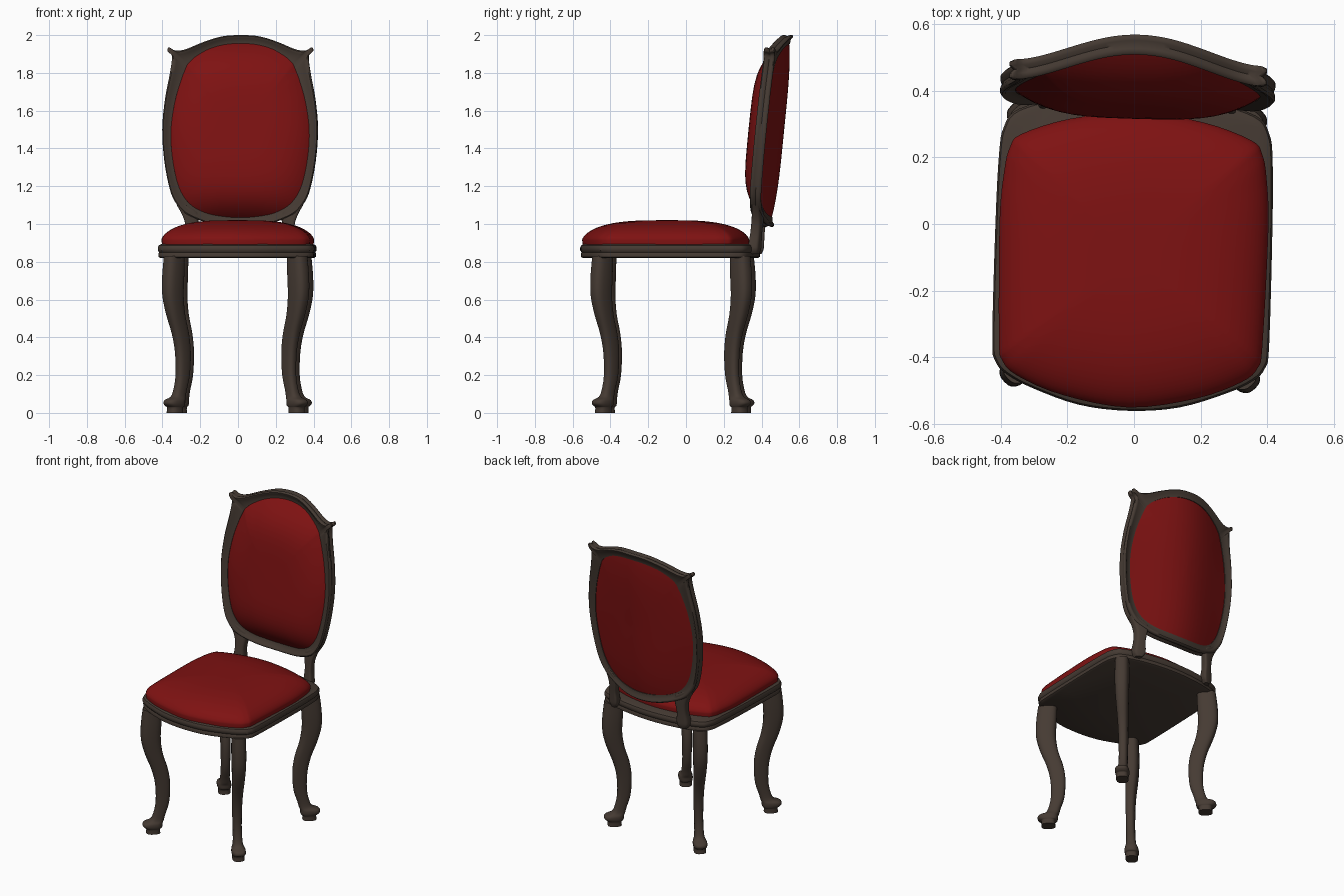
import bpy, bmesh, math
from mathutils import Matrix, Vector

if "Cube" in bpy.data.objects:
    bpy.data.objects.remove(bpy.data.objects["Cube"])

TURN = Matrix.Rotation(math.radians(-1.6), 4, 'Z')   # whole chair is turned slightly


def material(name, rgb):
    m = bpy.data.materials.new(name)
    m.diffuse_color = (*rgb, 1)
    m.use_nodes = True
    m.node_tree.nodes["Principled BSDF"].inputs["Base Color"].default_value = m.diffuse_color
    return m


WOOD = material("dark wood", (0.060, 0.043, 0.033))
RED = material("red fabric", (0.21, 0.006, 0.006))


def spline(pts, n=4, closed=True):
    """Smooth curve through points of any dimension (Catmull-Rom)."""
    pts = [Vector(p) for p in pts]
    c, out = len(pts), []
    pick = (lambda i: pts[i % c]) if closed else (lambda i: pts[min(max(i, 0), c - 1)])
    for i in range(c if closed else c - 1):
        a, b, d, e = (pick(i + k) for k in (-1, 0, 1, 2))
        for k in range(n):
            t = k / n
            out.append(0.5 * (2 * b + (d - a) * t + (2 * a - 5 * b + 4 * d - e) * t * t
                              + (3 * b - a - 3 * d + e) * t ** 3))
    return out if closed else out + [pts[-1]]


def mirrored(half):
    return half + [(-p[0], p[1]) for p in half[-2:0:-1]]


def loft(name, rings, mat, wrap=False, caps=(True, True), angle=40):
    bm = bmesh.new()
    rows = [[bm.verts.new(p) for p in r] for r in rings]
    n = len(rows[0])
    for i in range(len(rows) if wrap else len(rows) - 1):
        a, b = rows[i], rows[(i + 1) % len(rows)]
        for j in range(n):
            bm.faces.new((a[j], a[(j + 1) % n], b[(j + 1) % n], b[j]))
    if not wrap:
        for use, row in zip(caps, (rows[0], rows[-1])):
            if use:
                bm.faces.new(row)
    bmesh.ops.recalc_face_normals(bm, faces=bm.faces)
    bm.transform(TURN)
    me = bpy.data.meshes.new(name)
    bm.to_mesh(me)
    bm.free()
    me.materials.append(mat)
    ob = bpy.data.objects.new(name, me)
    bpy.context.collection.objects.link(ob)
    bpy.ops.object.select_all(action='DESELECT')
    ob.select_set(True)
    bpy.context.view_layer.objects.active = ob
    bpy.ops.object.shade_smooth_by_angle(angle=math.radians(angle))
    return ob


def superellipse(a, b, power, n=24):
    out = []
    for i in range(n):
        c, s = math.cos(2 * math.pi * i / n), math.sin(2 * math.pi * i / n)
        out.append((a * math.copysign(abs(c) ** (2 / power), c),
                    b * math.copysign(abs(s) ** (2 / power), s)))
    return out


# ---- seat frame: moulded slab
frame_line = spline(mirrored([(0, -.56), (.15, -.546), (.29, -.5), (.37, -.46), (.405, -.42),
                              (.415, -.35), (.415, 0), (.41, .2), (.398, .28), (.355, .335),
                              (.2, .378), (0, .395)]))


def seat_ring(line, inset, z):
    s = Vector((1 - inset / .41, 1 - inset / .48))
    return [(p.x * s.x, (p.y + .08) * s.y - .08, z) for p in line]


loft("seat_frame", [seat_ring(frame_line, i, z) for i, z in
                    ((.014, .82), (.004, .826), (.003, .842), (.007, .85), (0, .86),
                     (0, .875), (.005, .887), (.018, .893))], WOOD)

# ---- seat cushion: domed
cushion_line = spline(mirrored([(0, -.55), (.2, -.518), (.335, -.465), (.383, -.42), (.395, -.35),
                                (.403, 0), (.393, .15), (.378, .22), (.345, .26), (.2, .31), (0, .335)]))
rings = []
for r in [math.sin(math.pi / 2 * k / 16) for k in range(16, 0, -1)] + [.01]:
    z = .915 + .105 * (1 - r ** 3.2) ** .6
    rings.append([(p.x * r, (p.y + .1) * r - .1, z) for p in cushion_line])
rings.insert(0, seat_ring(cushion_line, .004, .885))
loft("seat_cushion", rings, RED, angle=60)

# ---- four cabriole legs: height, centre x, radial half size, tangential half size
leg_rows = spline([(.83, .325, .058, .042), (.72, .331, .062, .044), (.62, .332, .06, .042),
                   (.52, .318, .054, .037), (.42, .294, .05, .032), (.32, .281, .046, .029),
                   (.2, .282, .041, .027), (.12, .296, .037, .028), (.085, .306, .042, .032),
                   (.068, .322, .058, .041), (.05, .325, .061, .043), (.036, .322, .052, .04),
                   (.029, .322, .041, .037), (0, .322, .043, .037)], 3, closed=False)
for side, sx in (("left", -1), ("right", 1)):
    for end, sy, dy in (("front", -1, .107), ("rear", 1, -.03)):
        rings = []
        for z, c, a, b in leg_rows:
            rings.append([(sx * (c + (u - v) * .7071), sy * (c + dy + (u + v) * .7071), z)
                          for u, v in superellipse(a, b, 2.7)])
        loft(f"{end}_leg_{side}", rings, WOOD)


# ---- backrest: everything follows one tilted, bowed sheet
def drop(x):
    return .04 * (1 - math.cos(math.pi * x / .42))


def sheet(x, z):
    return .538 + .1 * (z - 2) - drop(x)


outer = spline(mirrored([(0, 2.0), (.1, 1.993), (.2, 1.962), (.29, 1.925), (.345, 1.918),
                         (.378, 1.935), (.385, 1.915), (.362, 1.89), (.372, 1.8), (.398, 1.66),
                         (.412, 1.5), (.4, 1.33), (.37, 1.18), (.335, 1.105), (.28, 1.05),
                         (.15, 1.0), (0, .985)]))
inner = spline(mirrored([(0, 1.955), (.09, 1.948), (.17, 1.925), (.235, 1.888), (.265, 1.862),
                         (.28, 1.845), (.287, 1.83), (.295, 1.81), (.312, 1.765), (.345, 1.65),
                         (.366, 1.5), (.358, 1.35), (.325, 1.2), (.27, 1.11), (.19, 1.062),
                         (.1, 1.042), (0, 1.035)]))

# moulded frame: (position from outer to inner edge, depth)
section = [(.12, 0), (0, -.012), (0, -.024), (.12, -.03), (.35, -.027), (.5, -.02), (1, -.017),
           (1, .017), (.5, .02), (.3, .028), (.12, .03), (0, .024), (0, .012)]
rings = []
for s, d in section:
    ring = [o.lerp(i, s) for o, i in zip(outer, inner)]
    rings.append([(p.x, sheet(p.x, p.y) + d, p.y) for p in ring])
loft("backrest_frame", rings, WOOD, wrap=True, angle=50)


# padded front and gently rounded rear fabric
def pad(name, front):
    rings = []
    for r in [math.sin(math.pi / 2 * k / 14) for k in range(14, 0, -1)] + [.01]:
        ring = []
        for p in inner:
            x, z = p.x * r * 1.01, 1.5 + (p.y - 1.5) * r * 1.01
            if front:
                y = sheet(x, z) - .012 - (.062 + .08 - drop(x)) * (1 - r ** 5)
            else:
                y = sheet(x, z) + .012 + .02 * (1 - r ** 4)
            ring.append((x, y, z))
        rings.append(ring)
    loft(name, rings, RED, caps=(False, True), angle=60)


pad("backrest_cushion", True)
pad("backrest_rear_panel", False)

# ---- posts joining backrest to seat: height, inner x, outer x, half depth
post_rows = spline([(1.1, .285, .335, .022), (1.06, .22, .312, .024), (1.01, .222, .292, .026),
                    (.95, .23, .288, .027), (.9, .226, .295, .029), (.865, .228, .297, .03),
                    (.84, .245, .282, .024)], 3, closed=False)
for side, sx in (("left", -1), ("right", 1)):
    rings = []
    for z, x0, x1, d in post_rows:
        rings.append([(sx * ((x0 + x1) / 2 + u), sheet((x0 + x1) / 2 + u, z) + v, z)
                      for u, v in superellipse((x1 - x0) / 2, d, 4)])
    loft(f"backrest_post_{side}", rings, WOOD)
